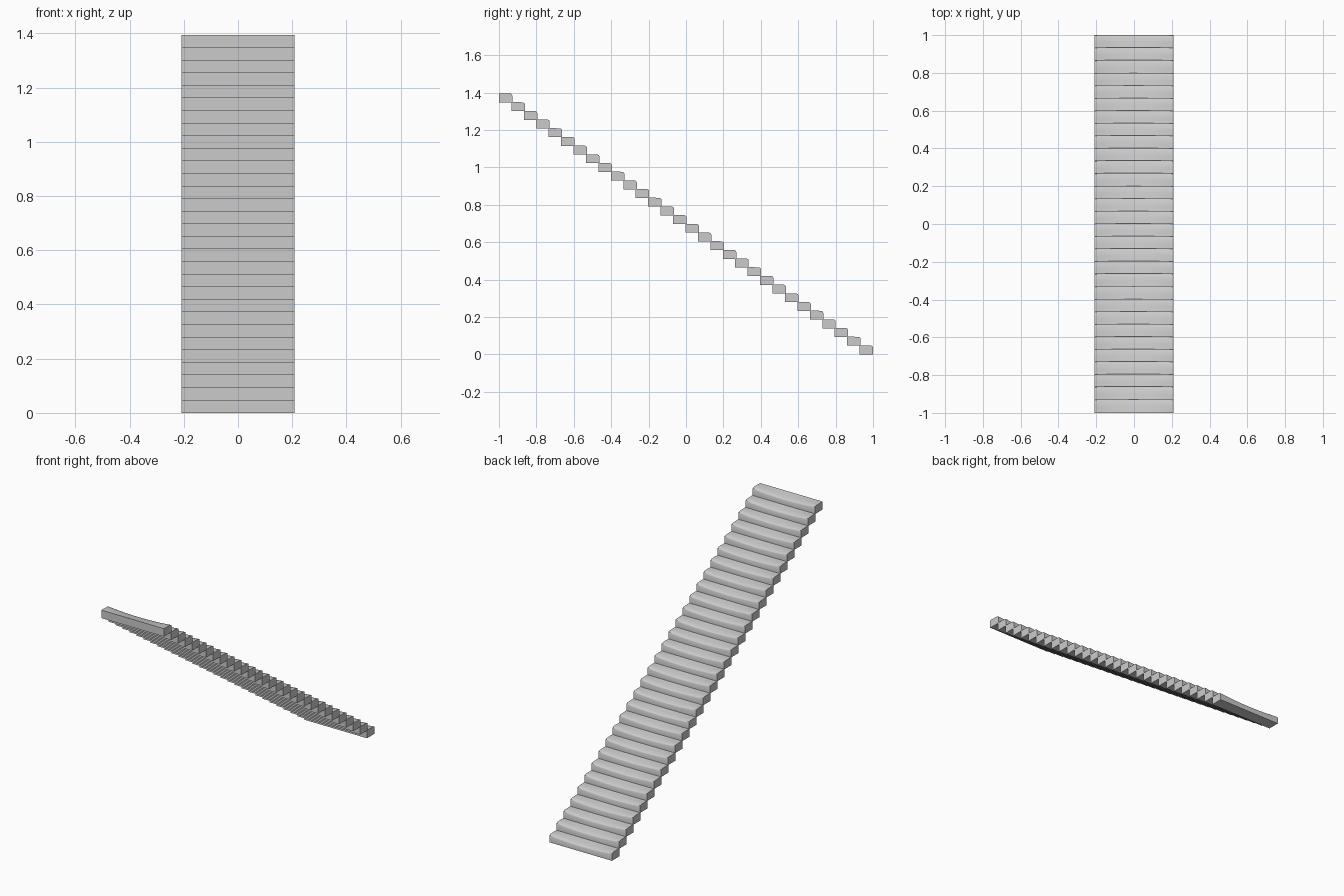
import bpy, bmesh

if "Cube" in bpy.data.objects:
    bpy.data.objects.remove(bpy.data.objects["Cube"])

COUNT = 30
HALF_W, DEPTH, HEIGHT = 0.208, 0.072, 0.048
RUN = (2.0 - DEPTH) / (COUNT - 1)
RISE = (1.395 - HEIGHT) / (COUNT - 1)
SEGS = 12

# One worn stone step: side profile swept across x, tread hollowed mid-width
bm = bmesh.new()
rings = []
for i in range(SEGS + 1):
    t = -1 + 2 * i / SEGS
    wear = (1 - t * t)
    dip = 0.010 * wear
    profile = [
        (0, 0), (DEPTH, 0),
        (DEPTH, HEIGHT - 0.012 - dip * 0.8),
        (DEPTH - 0.003, HEIGHT - 0.005 - dip),
        (DEPTH - 0.010, HEIGHT - 0.001 - dip),
        (DEPTH * 0.45, HEIGHT - dip * 0.6),
        (0, HEIGHT),
    ]
    rings.append([bm.verts.new((t * HALF_W, 1 - DEPTH + y, z)) for y, z in profile])
for a, b in zip(rings, rings[1:]):
    n = len(a)
    for j in range(n):
        k = (j + 1) % n
        bm.faces.new((a[j], a[k], b[k], b[j]))
bm.faces.new(rings[0])
bm.faces.new(rings[-1])
bmesh.ops.recalc_face_normals(bm, faces=bm.faces)
mesh = bpy.data.meshes.new("stair_steps")
bm.to_mesh(mesh)
bm.free()
stairs = bpy.data.objects.new("stair_steps", mesh)
bpy.context.collection.objects.link(stairs)

# Smooth treads with crisp step ends
bpy.context.view_layer.objects.active = stairs
stairs.select_set(True)
bpy.ops.object.shade_smooth_by_angle(angle=0.6)

# Repeat the step up the flight
flight = stairs.modifiers.new("flight", 'ARRAY')
flight.count = COUNT
flight.use_relative_offset = False
flight.use_constant_offset = True
flight.constant_offset_displace = (0, -RUN, RISE)
